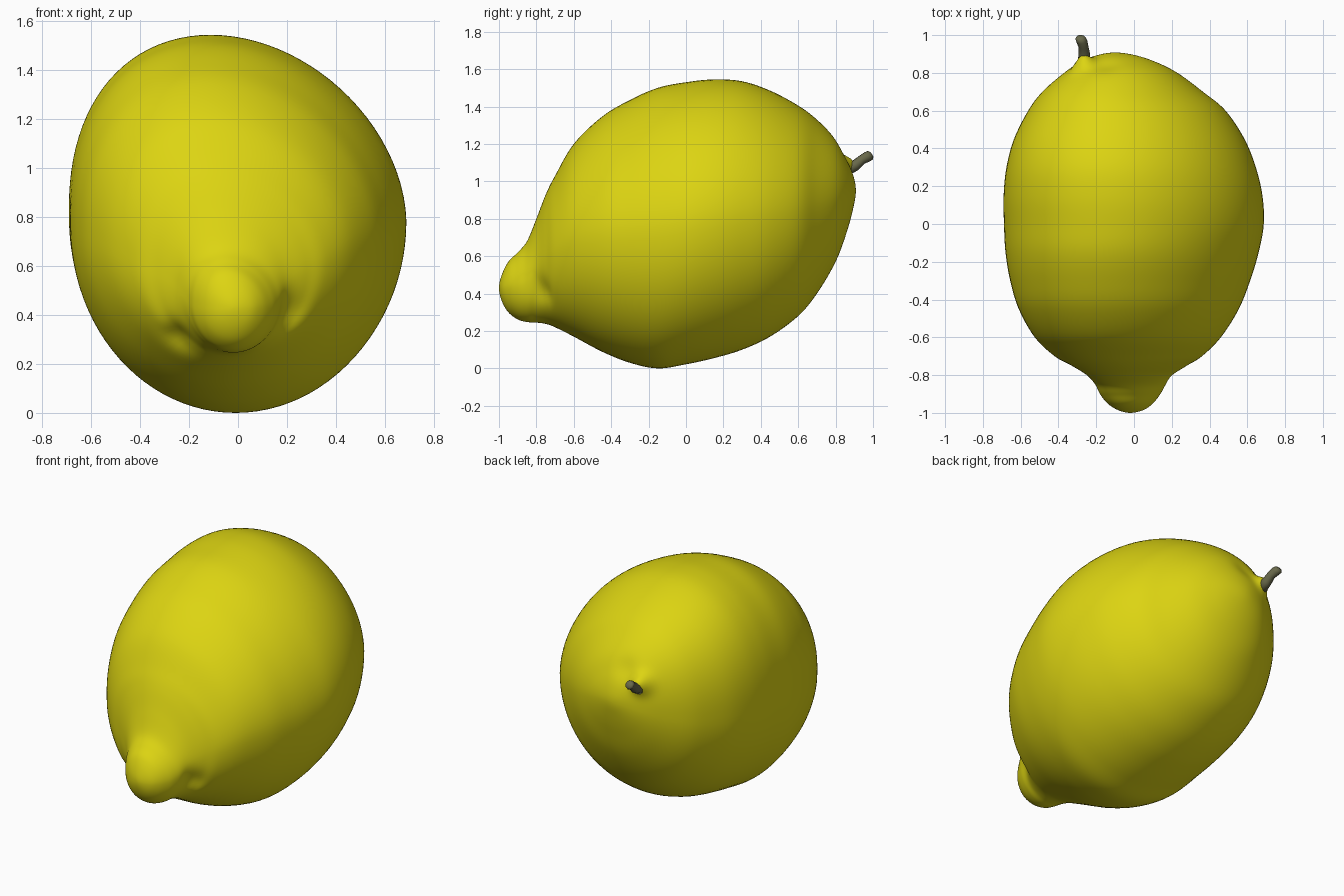
import bpy, math
from mathutils import Vector

if "Cube" in bpy.data.objects:
    bpy.data.objects.remove(bpy.data.objects["Cube"])


def material(name, rgb):
    m = bpy.data.materials.new(name)
    m.diffuse_color = (*rgb, 1)
    m.use_nodes = True
    m.node_tree.nodes["Principled BSDF"].inputs["Base Color"].default_value = m.diffuse_color
    return m


def build(name, verts, faces, mat):
    me = bpy.data.meshes.new(name)
    me.from_pydata(verts, [], faces)
    me.materials.append(mat)
    me.polygons.foreach_set("use_smooth", [True] * len(faces))
    me.update()
    ob = bpy.data.objects.new(name, me)
    bpy.context.collection.objects.link(ob)
    return ob


def skin(rings, n):
    """Quads joining successive rings of n points, capped at both ends."""
    faces = []
    for i in range(rings - 1):
        for j in range(n):
            k = (j + 1) % n
            faces.append((i * n + j, i * n + k, (i + 1) * n + k, (i + 1) * n + j))
    faces.append(tuple(reversed(range(n))))
    faces.append(tuple(range((rings - 1) * n, rings * n)))
    return faces


def catmull(a, b, c, d, t):
    return [0.5 * (2 * q + (r - p) * t + (2 * p - 5 * q + 4 * r - s) * t * t
                   + (3 * q - p - 3 * r + s) * t ** 3)
            for p, q, r, s in zip(a, b, c, d)]


yellow = material("lemon yellow", (0.72, 0.66, 0.006))
olive = material("stem olive", (0.14, 0.14, 0.07))

# Fruit sections from blossom tip to stem end: y, left, right, bottom, top
S = [(-1.0, -.02, -.02, .43, .43), (-.985, -.085, .05, .36, .50),
     (-.95, -.14, .10, .30, .57), (-.9, -.18, .14, .262, .62),
     (-.85, -.205, .17, .248, .68), (-.8, -.25, .205, .245, .80),
     (-.75, -.33, .28, .238, .93), (-.7, -.42, .36, .22, 1.03),
     (-.6, -.525, .46, .17, 1.20), (-.45, -.61, .555, .09, 1.345),
     (-.3, -.655, .615, .03, 1.435), (-.15, -.68, .66, 0, 1.50),
     (0, -.688, .687, .022, 1.53), (.15, -.69, .68, .055, 1.545),
     (.3, -.675, .645, .10, 1.535), (.45, -.635, .585, .17, 1.485),
     (.6, -.56, .485, .28, 1.405), (.7, -.485, .365, .40, 1.33),
     (.8, -.37, .23, .57, 1.225), (.86, -.28, .11, .73, 1.12),
     (.895, -.19, 0, .86, 1.03), (.908, -.10, -.10, .95, .95)]


def mirrored(s):
    return (s[0], s[2], s[1], s[4], s[3])


P = [mirrored(S[1])] + S + [mirrored(S[-2])]
STEPS, N = 6, 96
rows = [catmull(*P[i:i + 4], k / STEPS) for i in range(len(S) - 1) for k in range(STEPS)]
rows[0] = catmull(*P[0:4], 0.02)
rows.append(catmull(*P[-4:], 0.98))

# Local bumps and dents: centre, push, radius
BUMPS = [(Vector((-.265, .82, 1.08)), Vector((0, .065, .02)), .055),
         (Vector((-.15, .80, 1.14)), Vector((0, -.015, -.01)), .07),
         (Vector((-.24, -.72, .30)), Vector((0, .03, .02)), .07),
         (Vector((.20, -.76, .42)), Vector((-.01, .025, 0)), .07)]

verts = []
for y, xl, xr, zb, zt in rows:
    cx, rx, cz, rz = (xl + xr) / 2, (xr - xl) / 2, (zb + zt) / 2, (zt - zb) / 2
    for j in range(N):
        a = 2 * math.pi * j / N
        v = math.sin(a)
        lean = -0.11 * max(0, v) ** 1.5 * rz / .77
        p = Vector((cx + rx * math.cos(a) + lean, y, cz + rz * v))
        q = p.copy()
        for c, d, r in BUMPS:
            q += d * math.exp(-(p - c).length_squared / (r * r))
        verts.append(q)
build("lemon_fruit", verts, skin(len(rows), N), yellow)

# Short bent stem
path = [((-.264, .85, 1.06), .036), ((-.264, .905, 1.085), .030), ((-.268, .94, 1.115), .026),
        ((-.277, .97, 1.132), .029), ((-.284, .985, 1.140), .027), ((-.287, .993, 1.143), .016)]
verts = []
axis = Vector((-.15, .8, .5)).normalized()
side = axis.cross(Vector((0, 0, 1))).normalized()
up = side.cross(axis)
for c, r in path:
    for j in range(10):
        a = 2 * math.pi * j / 10
        verts.append(Vector(c) + r * (side * math.cos(a) + up * math.sin(a)))
build("stem", verts, skin(len(path), 10), olive)

# Consistent outward normals
import bmesh
for ob in bpy.data.objects:
    bm = bmesh.new()
    bm.from_mesh(ob.data)
    bmesh.ops.recalc_face_normals(bm, faces=bm.faces)
    bm.to_mesh(ob.data)
    bm.free()
